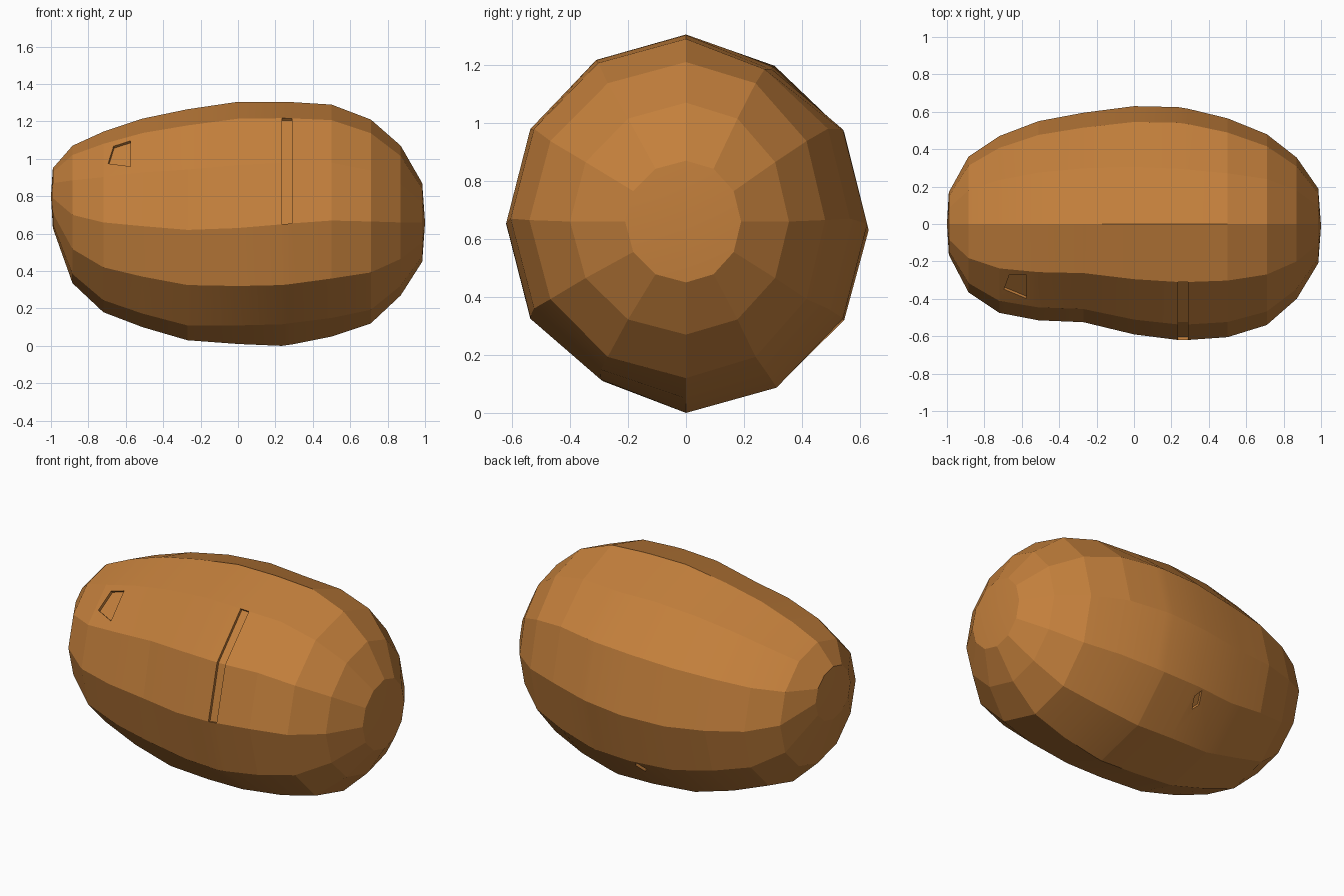
import bpy, bmesh, math
from mathutils import Vector

if "Cube" in bpy.data.objects:
    bpy.data.objects.remove(bpy.data.objects["Cube"])

SEG = 12
# stations: x, z of side ridge, top z, bottom z, front depth, back depth
RINGS = [
    (-0.99, 0.79, 0.95, 0.63, 0.165, 0.17),
    (-0.885, 0.70, 1.07, 0.335, 0.365, 0.36),
    (-0.72, 0.66, 1.145, 0.18, 0.475, 0.47),
    (-0.51, 0.64, 1.215, 0.10, 0.515, 0.55),
    (-0.27, 0.62, 1.265, 0.03, 0.525, 0.595),
    (0.0, 0.63, 1.305, 0.01, 0.59, 0.63),
    (0.235, 0.65, 1.305, 0.0, 0.62, 0.625),
    (0.29, 0.655, 1.303, 0.008, 0.62, 0.616),
    (0.50, 0.67, 1.29, 0.05, 0.605, 0.565),
    (0.71, 0.665, 1.21, 0.12, 0.54, 0.48),
    (0.87, 0.66, 1.07, 0.27, 0.40, 0.355),
    (0.985, 0.66, 0.87, 0.45, 0.21, 0.19),
]
# shallow dents: (ring, segment) -> radial factor
DENTS = {(5, 11): 0.97, (6, 11): 0.945, (7, 11): 0.945, (8, 11): 0.96,
         (5, 5): 0.97, (6, 5): 0.95, (7, 5): 0.95, (8, 5): 0.97}

bm = bmesh.new()

# lumpy body made of rings along x; segment 0 is the top, 3 the front
rows = []
for i, (x, zc, zt, zb, yf, yb) in enumerate(RINGS):
    row = []
    for j in range(SEG):
        a = math.tau * j / SEG
        s, c = math.sin(a), math.cos(a)
        k = DENTS.get((i, j), 1.0)
        y = -s * (yf if s > 0 else yb) * k
        z = zc + c * ((zt - zc) if c > 0 else (zc - zb)) * k
        row.append(bm.verts.new((x, y, z)))
    rows.append(row)

faces = {}
for i in range(len(rows) - 1):
    for j in range(SEG):
        n = (j + 1) % SEG
        faces[i, j] = bm.faces.new((rows[i][j], rows[i][n], rows[i + 1][n], rows[i + 1][j]))

# end caps
for row, p in ((rows[0], (-1, 0, 0.8)), (rows[-1], (1, -0.01, 0.66))):
    tip = bm.verts.new(p)
    for j in range(SEG):
        bm.faces.new((row[j], row[(j + 1) % SEG], tip))
bmesh.ops.recalc_face_normals(bm, faces=bm.faces[:])


def pit(key, corners, depth):
    """Cut a four-cornered pit into one body face; corners are (s, t) on it."""
    f = faces[key]
    i, j = key
    n = (j + 1) % SEG
    outer = [rows[i][j], rows[i][n], rows[i + 1][n], rows[i + 1][j]]
    a, b, c, d = [v.co.copy() for v in outer]
    normal = f.normal.copy()
    bm.faces.remove(f)
    rim, floor = [], []
    for s, t in corners:
        p = a.lerp(b, t).lerp(d.lerp(c, t), s)
        rim.append(bm.verts.new(p))
        floor.append(bm.verts.new(p - normal * depth))
    for k in range(4):
        m = (k + 1) % 4
        bm.faces.new((outer[k], outer[m], rim[m], rim[k]))
        bm.faces.new((rim[k], rim[m], floor[m], floor[k]))
    bm.faces.new(floor)


# pits at upper front left and lower back
pit((2, 1), [(0.26, 0.15), (0.12, 0.62), (0.69, 0.8), (0.69, 0.12)], 0.015)
pit((4, 7), [(0.74, 0.72), (0.85, 0.97), (0.95, 0.82), (0.85, 0.6)], 0.015)
bmesh.ops.recalc_face_normals(bm, faces=bm.faces[:])

# narrow groove down the front
bmesh.ops.inset_region(bm, faces=[faces[6, 1], faces[6, 2]],
                       thickness=0.001, depth=-0.015, use_even_offset=True)
bmesh.ops.recalc_face_normals(bm, faces=bm.faces[:])

mesh = bpy.data.meshes.new("potato_body")
bm.to_mesh(mesh)
bm.free()
body = bpy.data.objects.new("potato_body", mesh)
bpy.context.collection.objects.link(body)

# skin colour
skin = bpy.data.materials.new("brown_skin")
skin.diffuse_color = (0.55, 0.215, 0.045, 1)
skin.use_nodes = True
skin.node_tree.nodes["Principled BSDF"].inputs["Base Color"].default_value = skin.diffuse_color
mesh.materials.append(skin)

# facets stay crisp, nearly flat joints blend
bpy.context.view_layer.objects.active = body
body.select_set(True)
bpy.ops.object.shade_smooth_by_angle(angle=math.radians(9))
